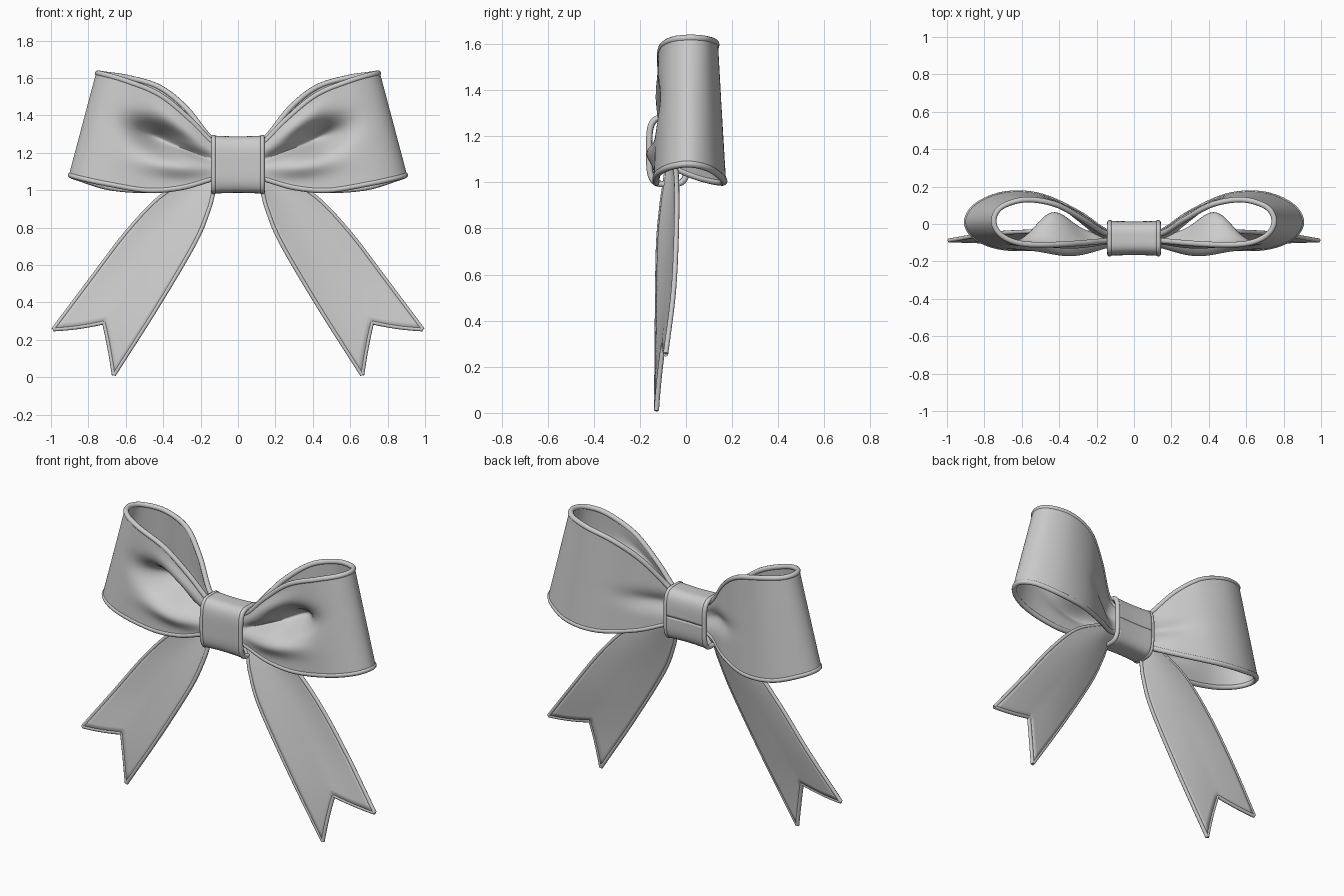
import bpy
from math import cos, sin, pi, exp
from mathutils import Vector

if "Cube" in bpy.data.objects:
    bpy.data.objects.remove(bpy.data.objects["Cube"])


def spline(pts, t):
    """Catmull-Rom point at t in 0..1 along the control points."""
    n = len(pts) - 1
    f = min(max(t, 0), 1) * n
    i = min(int(f), n - 1)
    f -= i
    p1, p2 = Vector(pts[i]), Vector(pts[i + 1])
    p0 = Vector(pts[i - 1]) if i > 0 else 2 * p1 - p2
    p3 = Vector(pts[i + 2]) if i + 2 <= n else 2 * p2 - p1
    return 0.5 * (2 * p1 + (p2 - p0) * f + (2 * p0 - 5 * p1 + 4 * p2 - p3) * f * f
                  + (3 * p1 - p0 - 3 * p2 + p3) * f ** 3)


def finish(obj, mirror):
    bpy.ops.object.select_all(action='DESELECT')
    obj.select_set(True)
    bpy.context.view_layer.objects.active = obj
    if obj.type == 'CURVE':
        bpy.ops.object.convert(target='MESH')
        obj = bpy.context.object
    bpy.ops.object.shade_smooth_by_angle(angle=0.9)
    if mirror:
        obj.modifiers.new("mirror", 'MIRROR').use_mirror_merge = False


def sheet(name, fn, nu, nv, thick, mirror=True):
    """Cloth sheet from fn(u, v) with thickness."""
    verts = [fn(i / nu, j / nv) for i in range(nu + 1) for j in range(nv + 1)]
    w = nv + 1
    faces = [(i * w + j, i * w + w + j, i * w + w + j + 1, i * w + j + 1)
             for i in range(nu) for j in range(nv)]
    me = bpy.data.meshes.new(name)
    me.from_pydata(verts, [], faces)
    obj = bpy.data.objects.new(name, me)
    bpy.context.collection.objects.link(obj)
    s = obj.modifiers.new("thickness", 'SOLIDIFY')
    s.thickness, s.offset = thick, 0
    finish(obj, mirror)


def hem(name, lines, radius, mirror=True, cyclic=False):
    """Rolled hem tubes along lines of points."""
    cu = bpy.data.curves.new(name, 'CURVE')
    cu.dimensions = '3D'
    cu.bevel_depth, cu.bevel_resolution = radius, 3
    cu.use_fill_caps = True
    for line in lines:
        sp = cu.splines.new('POLY')
        sp.points.add(len(line) - 1)
        for p, co in zip(sp.points, line):
            p.co = (*co, 1)
        sp.use_cyclic_u = cyclic
    obj = bpy.data.objects.new(name, cu)
    bpy.context.collection.objects.link(obj)
    finish(obj, mirror)


def blob(x, z, cx, cz, sx, sz, slope=0):
    return exp(-((x - cx) / sx) ** 2 - ((z - cz - slope * (x - cx)) / sz) ** 2)


# Loops: bottom and top ribbon edges, running front -> outer end -> back
LOW = [(.05, -.10, 1.07), (.14, -.115, 1.06), (.30, -.13, 1.015), (.48, -.13, 1.0), (.70, -.125, 1.035),
       (.84, -.075, 1.065), (.895, .01, 1.08), (.84, .10, 1.06), (.69, .16, 1.015), (.50, .15, 1.0),
       (.30, .06, 1.02), (.15, -.04, 1.06), (.05, -.05, 1.08)]
TOP = [(.05, -.09, 1.22), (.14, -.09, 1.26), (.26, -.10, 1.38), (.42, -.11, 1.51), (.60, -.105, 1.585),
       (.71, -.06, 1.617), (.75, .015, 1.626), (.71, .09, 1.62), (.58, .13, 1.60), (.42, .105, 1.55),
       (.28, .03, 1.44), (.15, -.05, 1.28), (.05, -.05, 1.22)]


def loop_pt(u, v):
    p = spline(LOW, u).lerp(spline(TOP, u), v)
    x, z = p.x, p.z
    edge = min(1, 5 * v * (1 - v))
    if u < 0.5:
        d = .17 * blob(x, z, .43, 1.28, .13, .075, .3)          # deep pinch
        d += .05 * blob(x, z, .24, 1.20, .12, .03, .35)         # crease to the knot
        d -= .045 * blob(x, z, .34, 1.13, .17, .06, .1)         # centre ridge
        d -= .03 * blob(x, z, .30, 1.34, .13, .05, .7)          # upper ridge
    else:
        d = -.035 * blob(x, z, .22, 1.19, .13, .05, .2)         # shallow back crease
    p.y += d * edge
    return p


sheet("bow_loops", loop_pt, 96, 36, .018)
hem("bow_loop_hems", [[loop_pt(i / 96, v) for i in range(97)] for v in (0, 1)], .015)

# Tails: inner and outer edges, notched end
INNER = [(.06, -.08, 1.08), (.125, -.09, 1.0), (.155, -.105, .90), (.23, -.12, .72), (.43, -.125, .38),
         (.664, -.128, .012)]
OUTER = [(.10, -.06, 1.12), (.25, -.045, 1.06), (.42, -.04, .96), (.60, -.042, .77), (.79, -.055, .52),
         (.988, -.088, .256)]


def tail_pt(u, v):
    t = u * (1 - .1 * (1 - abs(2 * v - 1)))
    p = spline(INNER, t).lerp(spline(OUTER, t), v)
    p.y += .02 * sin(pi * v) * sin(pi * u)
    return p


sheet("bow_tails", tail_pt, 40, 16, .016)
hem("bow_tail_hems", [[tail_pt(i / 40, v) for i in range(41)] for v in (0, 1)]
    + [[tail_pt(1, (k + i / 8) / 2) for i in range(9)] for k in (0, 1)], .011)


# Knot: rounded band around the middle
def knot_pt(u, v, grow=0.0):
    a, x = 2 * pi * u, (2 * v - 1) * .13
    c, s = cos(a), sin(a)
    r = (c ** 4 + s ** 4) ** -.25
    k = grow - .004 * cos(pi * (v - .5))
    return Vector((x, -.076 + (.084 + k) * c * r, 1.137 + (.145 + k) * s * r))


sheet("knot_band", knot_pt, 64, 12, .02, False)
hem("knot_hems", [[knot_pt(i / 64, v) for i in range(64)] for v in (0, 1)], .014, False, True)
